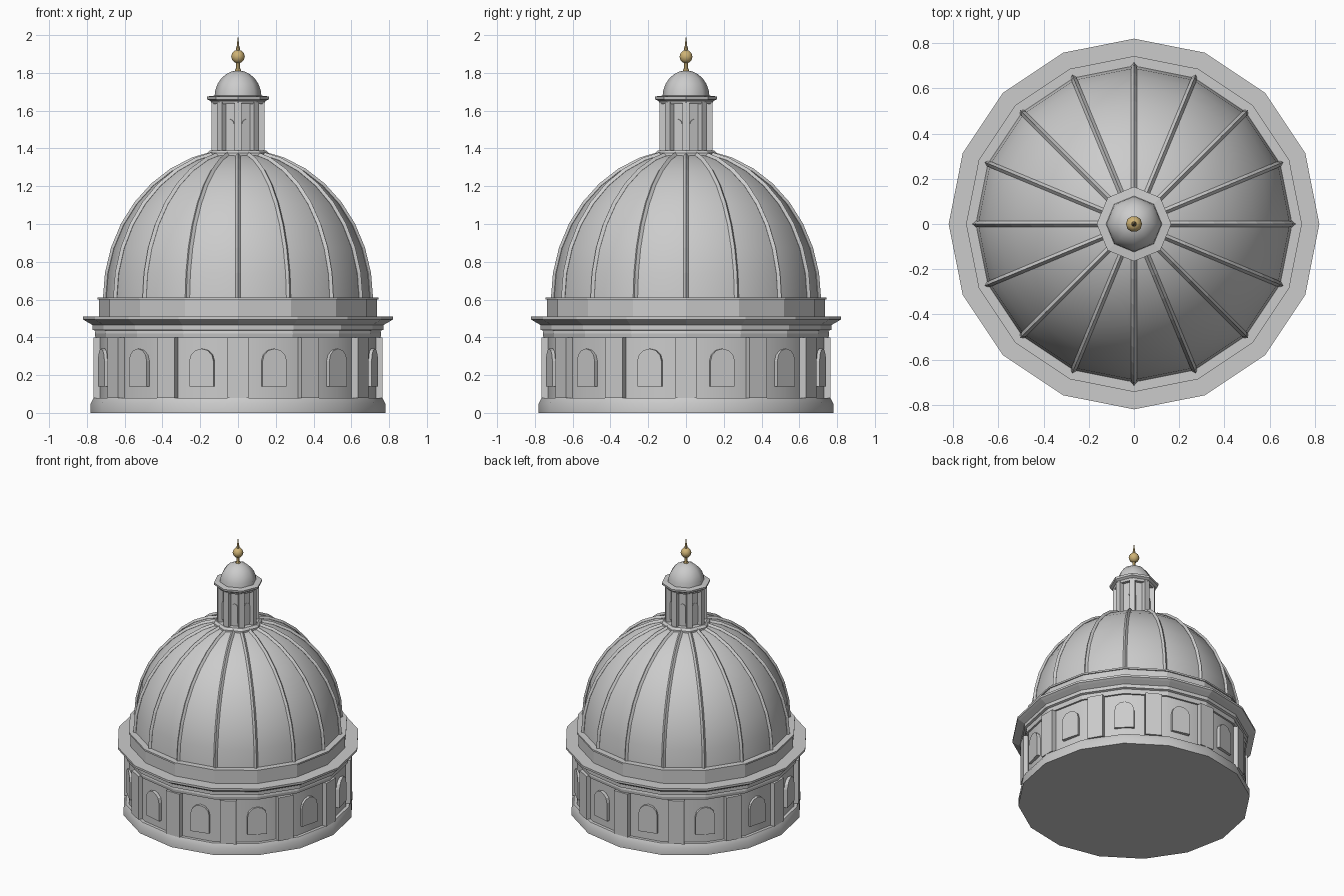
import bpy, bmesh
from math import sin, cos, pi, radians

if "Cube" in bpy.data.objects:
    bpy.data.objects.remove(bpy.data.objects["Cube"])

gold = bpy.data.materials.new("gold")
gold.diffuse_color = (0.62, 0.45, 0.18, 1)
gold.use_nodes = True
gold.node_tree.nodes["Principled BSDF"].inputs["Base Color"].default_value = gold.diffuse_color


def finish(name, bm, smooth=None, mat=None):
    bmesh.ops.recalc_face_normals(bm, faces=bm.faces)
    me = bpy.data.meshes.new(name)
    bm.to_mesh(me)
    bm.free()
    ob = bpy.data.objects.new(name, me)
    bpy.context.collection.objects.link(ob)
    if mat:
        me.materials.append(mat)
    if smooth:
        bpy.ops.object.select_all(action='DESELECT')
        ob.select_set(True)
        bpy.context.view_layer.objects.active = ob
        bpy.ops.object.shade_smooth_by_angle(angle=radians(smooth))
    return ob


def lathe(name, profile, segs, smooth=None, mat=None):
    """Turn (radius, z) points around z, with flat caps at both ends."""
    bm = bmesh.new()
    rings = [[bm.verts.new((r * cos(2 * pi * i / segs), r * sin(2 * pi * i / segs), z))
              for i in range(segs)] for r, z in profile]
    for a, b in zip(rings, rings[1:]):
        for i in range(segs):
            j = (i + 1) % segs
            bm.faces.new((a[i], a[j], b[j], b[i]))
    bm.faces.new(rings[0])
    bm.faces.new(rings[-1])
    bmesh.ops.remove_doubles(bm, verts=bm.verts, dist=1e-5)
    return finish(name, bm, smooth, mat)


def panels(name, outline, r0, r1, count, offset=0.0):
    """Ring of outward-facing panels: outline of (tangent, z), from radius r0 to r1."""
    bm = bmesh.new()
    for k in range(count):
        a = offset + 2 * pi * k / count
        inner, outer = [[bm.verts.new((r * cos(a) - t * sin(a), r * sin(a) + t * cos(a), z))
                         for t, z in outline] for r in (r0, r1)]
        bm.faces.new(inner)
        bm.faces.new(outer)
        n = len(outline)
        for i in range(n):
            j = (i + 1) % n
            bm.faces.new((inner[i], inner[j], outer[j], outer[i]))
    return finish(name, bm)


def rect(w, z0, z1):
    return [(-w / 2, z0), (w / 2, z0), (w / 2, z1), (-w / 2, z1)]


def arch(w, z0, spring, rise, n=6):
    return [(-w / 2, z0), (w / 2, z0)] + [
        (w / 2 * cos(pi * i / n), spring + rise * sin(pi * i / n)) for i in range(n + 1)]


# Drum: base, wall, pilasters and arched windows
lathe("drum_base", [(0.78, 0), (0.78, 0.05), (0.765, 0.08)], 16, 30)
lathe("drum_wall", [(0.742, 0.07), (0.742, 0.42)], 16, 30)
panels("drum_pilasters", rect(0.11, 0.08, 0.40), 0.70, 0.765, 12)
panels("drum_windows", arch(0.132, 0.14, 0.275, 0.065), 0.70, 0.75, 12, radians(15))

# Cornice and attic ring
lathe("cornice", [(0.755, 0.40), (0.758, 0.42), (0.755, 0.435), (0.77, 0.44), (0.77, 0.465),
                  (0.805, 0.485), (0.82, 0.495), (0.82, 0.51)], 16)
lathe("attic_ring", [(0.735, 0.50), (0.735, 0.60), (0.743, 0.60), (0.743, 0.612)], 16)

# Ribbed dome shell
R, H, Z = 0.70, 0.78, 0.605
arc = [(R * cos(radians(t)), Z + H * sin(radians(t))) for t in range(0, 81, 10)]
lathe("dome_shell", arc, 16, 40)

# Ribs: slim diamond-section strips following the shell
bm = bmesh.new()
for k in range(16):
    a = 2 * pi * k / 16
    prev = None
    for i, (r, z) in enumerate(arc):
        t = radians(10 * i)
        ring = []
        for du, dn in ((-0.013, 0), (0, 0.015), (0.013, 0), (0, -0.015)):
            rr = r + dn * cos(t)
            ring.append(bm.verts.new((rr * cos(a) - du * sin(a), rr * sin(a) + du * cos(a),
                                      z + dn * sin(t) + (0.005 if i == 0 else 0))))
        if prev:
            for p in range(4):
                q = (p + 1) % 4
                bm.faces.new((prev[p], prev[q], ring[q], ring[p]))
        else:
            bm.faces.new(ring)
        prev = ring
    bm.faces.new(prev)
finish("dome_ribs", bm)

# Lantern
lathe("lantern_base", [(0.165, 1.355), (0.165, 1.375), (0.15, 1.39)], 8)
lathe("lantern_wall", [(0.115, 1.37), (0.115, 1.65)], 8)
panels("lantern_pilasters", rect(0.038, 1.385, 1.645), 0.09, 0.14, 8)
panels("lantern_windows", arch(0.045, 1.41, 1.53, 0.025, 4), 0.09, 0.112, 8, pi / 8)
lathe("lantern_cornice", [(0.138, 1.635), (0.145, 1.65), (0.163, 1.66), (0.165, 1.675),
                          (0.12, 1.68)], 8)
lathe("lantern_cap", [(0.125 * cos(radians(t)), 1.67 + 0.143 * sin(radians(t)))
                      for t in (0, 15, 30, 45, 60, 75, 90)], 8, 50)

# Gilded finial: neck, ball and spike
lathe("finial_neck", [(0.02, 1.805), (0.011, 1.825), (0.011, 1.855)], 8, 40, gold)
lathe("finial_ball", [(0.036 * sin(radians(t)), 1.886 - 0.036 * cos(radians(t)))
                      for t in range(0, 181, 30)], 10, 50, gold)
lathe("finial_spike", [(0.006, 1.91), (0.011, 1.928), (0.007, 1.94), (0.0, 2.0)], 8, 40, gold)
